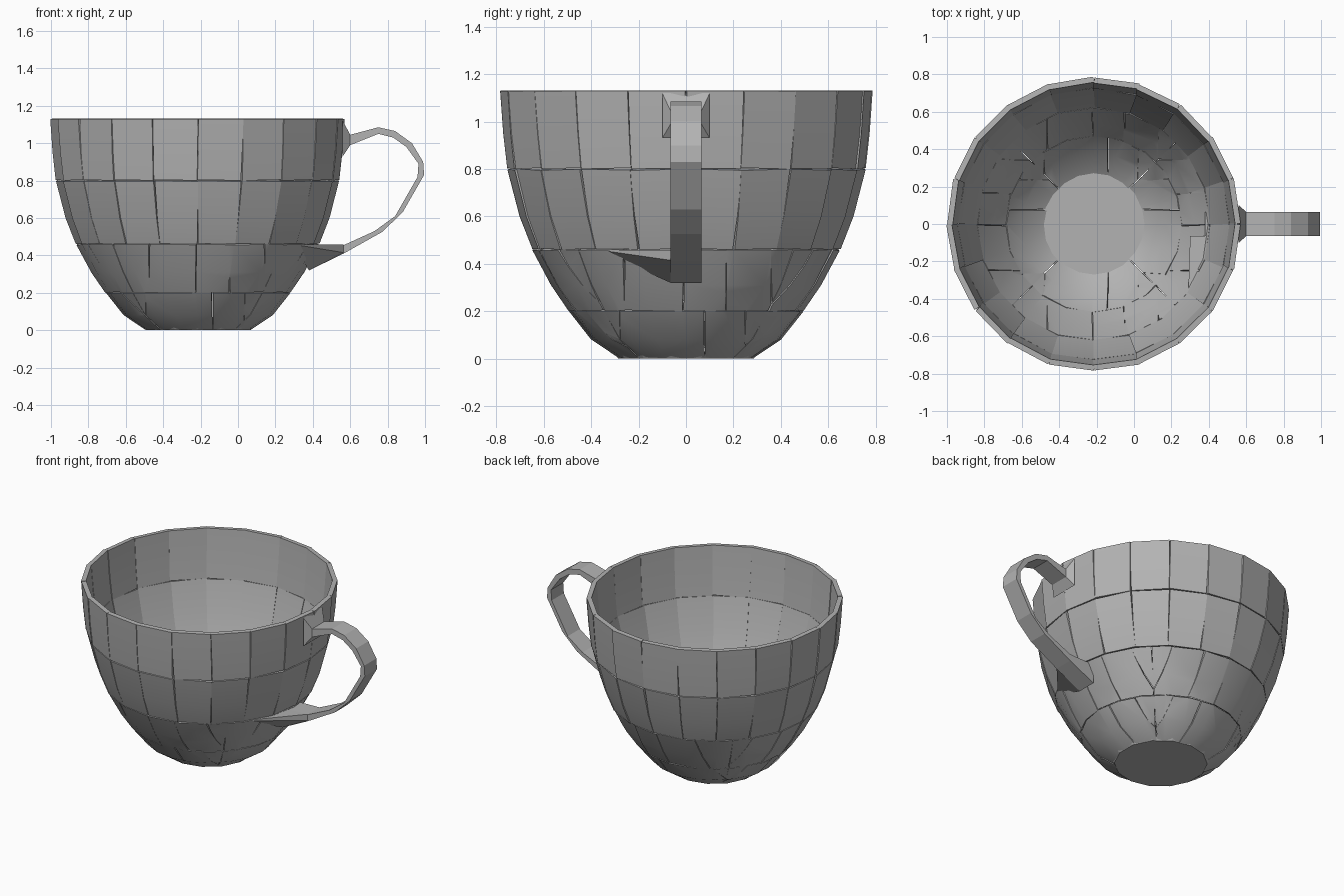
import bpy, bmesh, math, random
from mathutils import Vector, Matrix

if "Cube" in bpy.data.objects:
    bpy.data.objects.remove(bpy.data.objects["Cube"], do_unlink=True)
random.seed(4)

CX, SIDES, HALF = -0.215, 20, 0.065
clay = bpy.data.materials.new("grey_clay")
clay.use_nodes = True
COLOUR = (0.45, 0.45, 0.45, 1)
clay.diffuse_color = COLOUR
clay.node_tree.nodes["Principled BSDF"].inputs["Base Color"].default_value = COLOUR


def finish(bm, name, thickness=0, smooth=False):
    """Turn a bmesh into an object, optionally thickened inwards."""
    mesh = bpy.data.meshes.new(name)
    bm.to_mesh(mesh)
    bm.free()
    mesh.materials.append(clay)
    obj = bpy.data.objects.new(name, mesh)
    bpy.context.collection.objects.link(obj)
    bpy.ops.object.select_all(action='DESELECT')
    obj.select_set(True)
    bpy.context.view_layer.objects.active = obj
    if thickness:
        mod = obj.modifiers.new("thickness", 'SOLIDIFY')
        mod.thickness, mod.offset = thickness, -1
        bpy.ops.object.modifier_apply(modifier=mod.name)
    if smooth:
        bpy.ops.object.shade_smooth_by_angle(angle=math.radians(30))
    return obj


# Bowl: a turned profile, cut into tiles
PROFILE = [(0.28, 0), (0.4, 0.08), (0.495, 0.2), (0.57, 0.31), (0.65, 0.46),
           (0.705, 0.6), (0.757, 0.8), (0.774, 0.95), (0.787, 1.135)]
SEAMS = {0: (-0.28, 0.08, 0.25), 1: (-0.45, -0.26, -0.01, 0.17, 0.36)}
bm = bmesh.new()
rings = [[bm.verts.new((r * math.cos(math.tau * i / SIDES),
                        r * math.sin(math.tau * i / SIDES), z))
          for i in range(SIDES)] for r, z in PROFILE]
for low, high in zip(rings, rings[1:]):
    for i in range(SIDES):
        j = (i + 1) % SIDES
        bm.faces.new((low[i], low[j], high[j], high[i]))


def row(c):
    return sum(c.z > level for level in (0.2, 0.46, 0.8))


def cut(level, normal, offset, on_x=None):
    """Cut the faces of one row, either its front/back or its sides."""
    faces = [f for f in bm.faces if row(f.calc_center_median()) == level
             and (on_x is None or on_x == (abs(f.calc_center_median().y)
                                           > abs(f.calc_center_median().x)))]
    geom = list({e for f in faces for e in f.edges}) + faces
    geom += list({v for f in faces for v in f.verts})
    bmesh.ops.bisect_plane(bm, geom=geom, dist=1e-5, plane_no=normal,
                           plane_co=Vector(normal) * offset)


for level, seams in SEAMS.items():
    for side in (1, -1):
        cut(level, (1, side, 0), 0)
    for s in seams:
        cut(level, (1, 0, 0), s, True)
        cut(level, (0, 1, 0), s, False)


def tile_key(f):
    """Which tile a face belongs to."""
    c = f.calc_center_median()
    level = row(c)
    if level > 1:
        return level, int(math.atan2(c.y, c.x) % math.tau / math.tau * SIDES)
    on_x = abs(c.y) > abs(c.x)
    along, across = (c.x, c.y) if on_x else (c.y, c.x)
    return level, on_x, across > 0, sum(along > s for s in SEAMS[level])


keys = {f: tile_key(f) for f in bm.faces}
bmesh.ops.split_edges(bm, edges=[e for e in bm.edges if len(e.link_faces) == 2
                                 and keys[e.link_faces[0]] != keys[e.link_faces[1]]])
tiles = {}
for f in bm.faces:
    tiles.setdefault(tile_key(f), set()).update(f.verts)
# Shrink and tip each tile a little so that fine joints show
for key in sorted(tiles, key=str):
    verts = tiles[key]
    centre = sum((v.co for v in verts), Vector()) / len(verts)
    out = Vector((centre.x, centre.y, 0)).normalized()
    tip = Matrix.Rotation(random.uniform(-0.025, 0.025), 3, out)
    tip @= Matrix.Rotation(random.uniform(-0.03, 0.03), 3, 'Z')
    for v in verts:
        v.co = centre + tip @ (v.co - centre) * 0.985
        v.co.z = min(max(v.co.z, 0), 1.13)
bmesh.ops.translate(bm, verts=bm.verts, vec=(CX, 0, 0))
finish(bm, "bowl_tiles", 0.03, True)

# Floor of the bowl
bm = bmesh.new()
bmesh.ops.create_cone(bm, cap_ends=True, segments=14, radius1=0.285, radius2=0.31,
                      depth=0.03, matrix=Matrix.Translation((CX, 0, 0.015)))
finish(bm, "bowl_floor")

# Handle: pairs of outer and inner points, with the half width at each
HANDLE = [((0.56, 1.12), (0.56, 0.93), 0.1), ((0.6, 1.045), (0.6, 0.99), HALF),
          ((0.75, 1.085), (0.75, 1.05), HALF), ((0.84, 1.065), (0.83, 1.03), HALF),
          ((0.93, 1.0), (0.9, 0.98), HALF), ((0.99, 0.9), (0.965, 0.89), HALF),
          ((0.995, 0.83), (0.96, 0.82), HALF), ((0.88, 0.63), (0.84, 0.61), HALF),
          ((0.77, 0.525), (0.73, 0.53), HALF), ((0.565, 0.41), (0.565, 0.455), HALF),
          ((0.38, 0.32), (0.38, 0.45), HALF)]
bm = bmesh.new()
loops = [[bm.verts.new((p[0], y, p[1])) for p, y in
          ((a, -w), (a, w), (b, w), (b, -w))] for a, b, w in HANDLE]
for p, q in zip(loops, loops[1:]):
    for i in range(4):
        j = (i + 1) % 4
        bm.faces.new((p[i], p[j], q[j], q[i]))
bm.faces.new(loops[0])
bm.faces.new(loops[-1])
bmesh.ops.recalc_face_normals(bm, faces=bm.faces)
finish(bm, "handle")

# Wedge joining the foot of the handle to the bowl
bm = bmesh.new()
for co in ((0.29, -0.38, 0.46), (0.565, -HALF, 0.458), (0.38, -HALF, 0.32),
           (0.3, -HALF, 0.45), (0.565, -HALF, 0.415)):
    bm.verts.new(co)
bmesh.ops.convex_hull(bm, input=bm.verts)
finish(bm, "handle_wedge")
